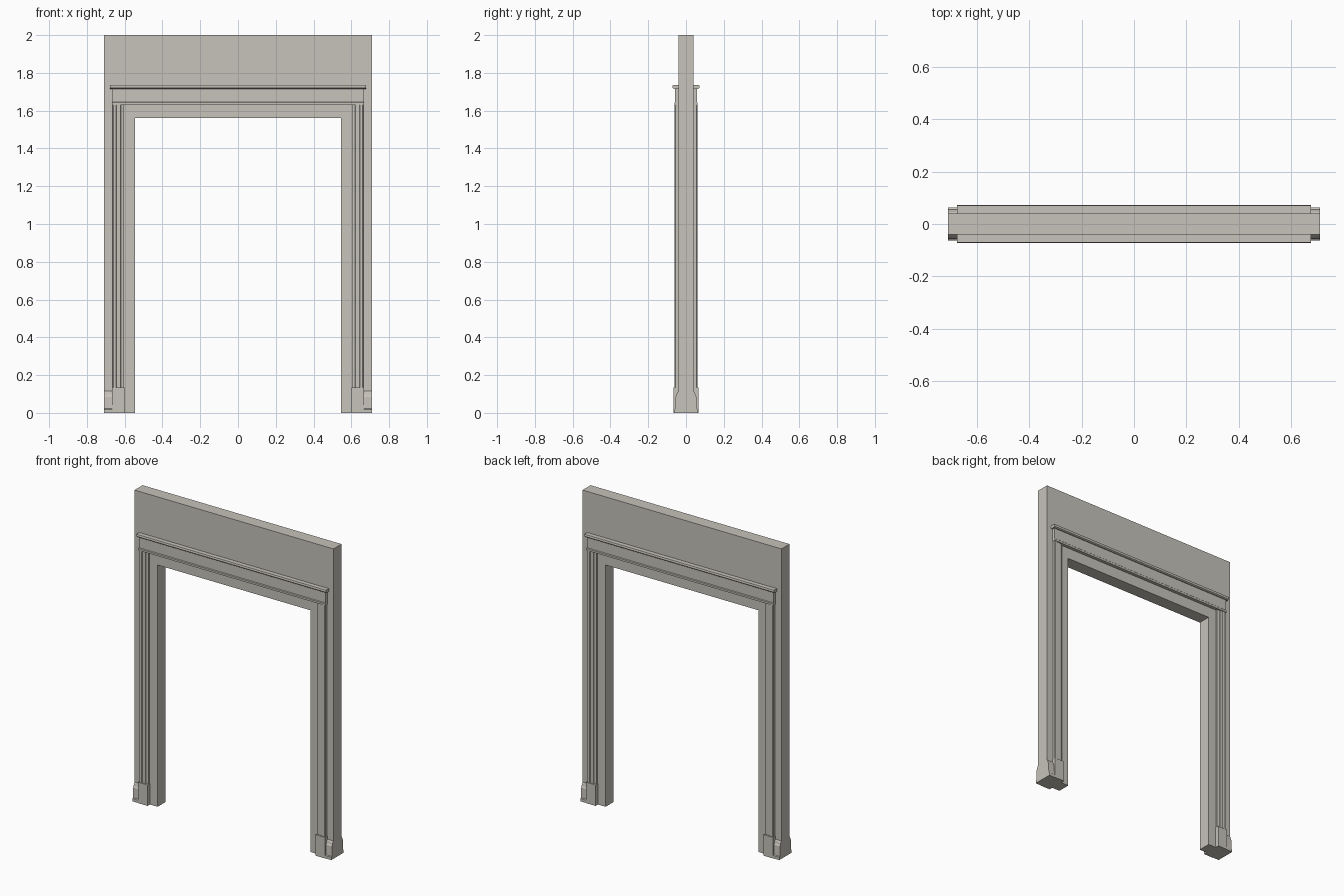
import bpy, bmesh
from mathutils import Vector

cube = bpy.data.objects.get("Cube")
if cube:
    bpy.data.objects.remove(cube, do_unlink=True)

stone = bpy.data.materials.new("warm grey")
stone.use_nodes = True
stone.diffuse_color = (0.57, 0.545, 0.495, 1)
stone.node_tree.nodes["Principled BSDF"].inputs["Base Color"].default_value = stone.diffuse_color


def extrude(name, points, offset):
    """Closed prism made by sweeping an outline along an offset."""
    bm = bmesh.new()
    face = bm.faces.new([bm.verts.new(p) for p in points])
    new = bmesh.ops.extrude_face_region(bm, geom=[face])["geom"]
    verts = [v for v in new if isinstance(v, bmesh.types.BMVert)]
    bmesh.ops.translate(bm, verts=verts, vec=Vector(offset))
    bmesh.ops.recalc_face_normals(bm, faces=bm.faces)
    mesh = bpy.data.meshes.new(name)
    bm.to_mesh(mesh)
    bm.free()
    mesh.materials.append(stone)
    obj = bpy.data.objects.new(name, mesh)
    bpy.context.collection.objects.link(obj)
    return obj


def mirror(obj, x=True, y=True):
    mod = obj.modifiers.new("mirror", 'MIRROR')
    mod.use_axis = (x, y, False)
    mod.use_mirror_merge = False


W, H, D = 0.71, 2.0, 0.041      # wall half width, height, half depth
OPEN, HEAD = 0.545, 1.56        # doorway half width and height
INNER, OUTER = 0.603, 0.665     # casing edges
FRIEZE, CAP = 1.63, 1.718       # heights of the trim above the doorway

# Wall with the doorway left open
outline = [(-W, 0), (-OPEN, 0), (-OPEN, HEAD), (OPEN, HEAD),
           (OPEN, 0), (W, 0), (W, H), (-W, H)]
extrude("wall", [(x, -D, z) for x, z in outline], (0, 2 * D, 0))

# Moulded door casing: flat, shallow step, then raised outer bead
casing = [(INNER, D - 0.005), (INNER, 0.050), (0.620, 0.052), (0.622, 0.055),
          (0.643, 0.055), (0.647, 0.060), (0.660, 0.060),
          (OUTER, 0.056), (OUTER, D - 0.005)]
mirror(extrude("door_casing", [(x, -y, 0.1) for x, y in casing], (0, 0, FRIEZE - 0.1)))

# Plinth block under each casing
block = [(0.600, 0.03), (0.600, 0.065), (0.667, 0.065), (0.667, 0.03)]
mirror(extrude("plinth_block", [(x, -y, 0) for x, y in block], (0, 0, 0.135)))

# Short skirting pieces beside the plinths
skirting = [(0.03, 0), (0.063, 0), (0.063, 0.018), (0.058, 0.022),
            (0.055, 0.085), (0.050, 0.095), (0.047, 0.108), (D, 0.115), (0.03, 0.115)]
mirror(extrude("skirting", [(OUTER, -y, z) for y, z in skirting], (W - OUTER, 0, 0)))

# Frieze board with a slim bead along its lower edge
frieze = [(0.03, FRIEZE), (0.062, FRIEZE), (0.062, FRIEZE + 0.012),
          (0.058, FRIEZE + 0.016), (0.058, CAP), (0.03, CAP)]
mirror(extrude("frieze", [(-0.667, -y, z) for y, z in frieze], (1.334, 0, 0)), x=False)

# Projecting cornice with a rounded nose
cornice = [(0.03, CAP - 0.003), (0.063, CAP - 0.003), (0.070, CAP + 0.002), (0.072, CAP + 0.009),
           (0.070, CAP + 0.017), (0.03, CAP + 0.017)]
mirror(extrude("cornice", [(-0.677, -y, z) for y, z in cornice], (1.354, 0, 0)), x=False)
